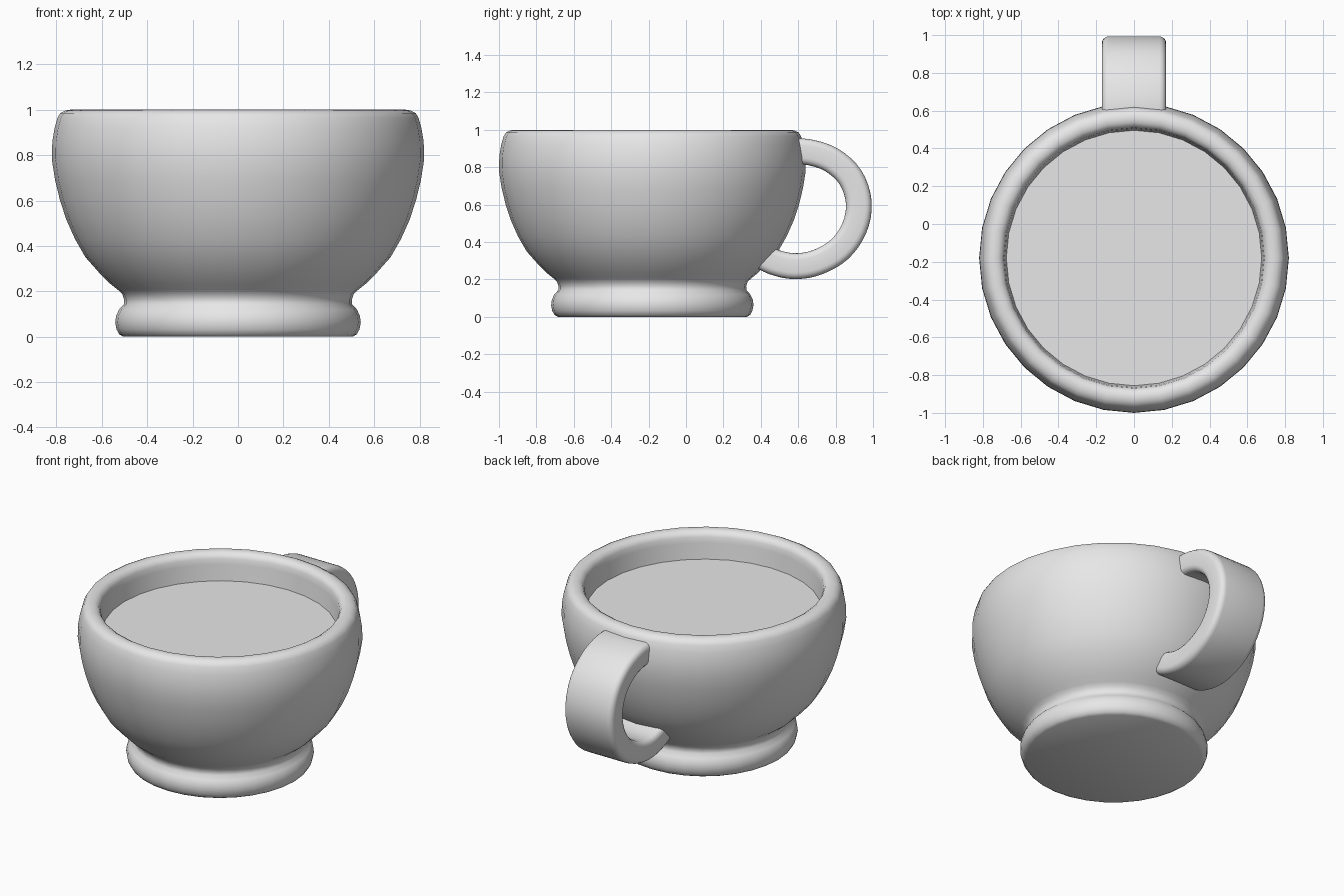
import bpy, bmesh, math
from mathutils import Vector

cube = bpy.data.objects.get("Cube")
if cube:
    bpy.data.objects.remove(cube, do_unlink=True)

CUP_Y = -0.18      # the bowl sits forward of the origin to make room for the handle
SIDES = 32

clay = bpy.data.materials.new("light_grey")
clay.use_nodes = True
clay.diffuse_color = (0.8, 0.8, 0.8, 1)
clay.node_tree.nodes["Principled BSDF"].inputs["Base Color"].default_value = (0.8, 0.8, 0.8, 1)


def finish(name, bm, angle):
    bmesh.ops.recalc_face_normals(bm, faces=bm.faces)
    mesh = bpy.data.meshes.new(name)
    bm.to_mesh(mesh)
    bm.free()
    mesh.materials.append(clay)
    obj = bpy.data.objects.new(name, mesh)
    bpy.context.collection.objects.link(obj)
    bpy.ops.object.select_all(action='DESELECT')
    obj.select_set(True)
    bpy.context.view_layer.objects.active = obj
    bpy.ops.object.shade_smooth_by_angle(angle=math.radians(angle))
    return obj


def lathe(name, profile, angle=50):
    """Spin an (r, z) profile around the cup's vertical axis."""
    bm = bmesh.new()
    verts = [bm.verts.new((r, CUP_Y, z)) for r, z in profile]
    edges = [bm.edges.new(pair) for pair in zip(verts, verts[1:])]
    bmesh.ops.spin(bm, geom=verts + edges, cent=(0, CUP_Y, 0), axis=(0, 0, 1),
                   angle=math.tau, steps=SIDES)
    bmesh.ops.remove_doubles(bm, verts=bm.verts, dist=0.0005)
    return finish(name, bm, angle)


def smooth_path(points, steps=4):
    """Catmull-Rom interpolation through the points."""
    pts = [Vector(p) for p in points]
    pts = [2 * pts[0] - pts[1]] + pts + [2 * pts[-1] - pts[-2]]
    out = []
    for a, b, c, d in zip(pts, pts[1:], pts[2:], pts[3:]):
        for i in range(steps):
            t = i / steps
            out.append(0.5 * (2 * b + (c - a) * t + (2 * a - 5 * b + 4 * c - d) * t ** 2
                              + (3 * b - a - 3 * c + d) * t ** 3))
    return out + [pts[-2]]


# Bowl with foot ring: foot, neck, flared wall, rounded rim, hollow interior
lathe("cup_body", [
    (0, 0), (0.505, 0), (0.523, 0.010), (0.535, 0.032), (0.541, 0.062),
    (0.537, 0.092), (0.524, 0.120), (0.503, 0.143), (0.502, 0.165),
    (0.510, 0.188), (0.530, 0.207), (0.565, 0.235), (0.610, 0.280),
    (0.672, 0.350), (0.718, 0.430), (0.756, 0.515), (0.784, 0.600),
    (0.806, 0.690), (0.820, 0.780), (0.818, 0.860), (0.808, 0.920),
    (0.795, 0.965), (0.783, 0.985), (0.762, 0.996), (0.740, 1.000),
    (0.718, 0.996), (0.700, 0.985), (0.690, 0.965), (0.685, 0.930),
    (0.676, 0.830), (0.655, 0.700), (0.600, 0.500), (0.500, 0.350),
    (0.300, 0.250), (0, 0.240)])

# Flat drink surface inside the rim
lathe("drink_surface", [(0, 0.83), (0.679, 0.83)])

# Handle: rounded-rectangle section swept along a C-shaped path
path = smooth_path([(0.55, 0.885), (0.66, 0.880), (0.78, 0.838), (0.88, 0.745),
                    (0.924, 0.610), (0.900, 0.475), (0.820, 0.360), (0.700, 0.291),
                    (0.580, 0.271), (0.470, 0.293), (0.390, 0.335)])
HALF_W, HALF_T, ROUND = 0.17, 0.069, 0.035
section = []
for k, (sx, st) in enumerate([(1, 1), (-1, 1), (-1, -1), (1, -1)]):
    for i in range(5):
        a = math.radians(90 * k + 22.5 * i)
        section.append((sx * (HALF_W - ROUND) + ROUND * math.cos(a),
                        st * (HALF_T - ROUND) + ROUND * math.sin(a)))
bm = bmesh.new()
rings = []
for i, p in enumerate(path):
    tangent = (path[min(i + 1, len(path) - 1)] - path[max(i - 1, 0)]).normalized()
    normal = Vector((-tangent.y, tangent.x))
    rings.append([bm.verts.new((x, p.x + normal.x * t, p.y + normal.y * t))
                  for x, t in section])
n = len(section)
for r0, r1 in zip(rings, rings[1:]):
    for j in range(n):
        bm.faces.new((r0[j], r0[(j + 1) % n], r1[(j + 1) % n], r1[j]))
bm.faces.new(rings[0])
bm.faces.new(rings[-1])
finish("handle", bm, 50)
